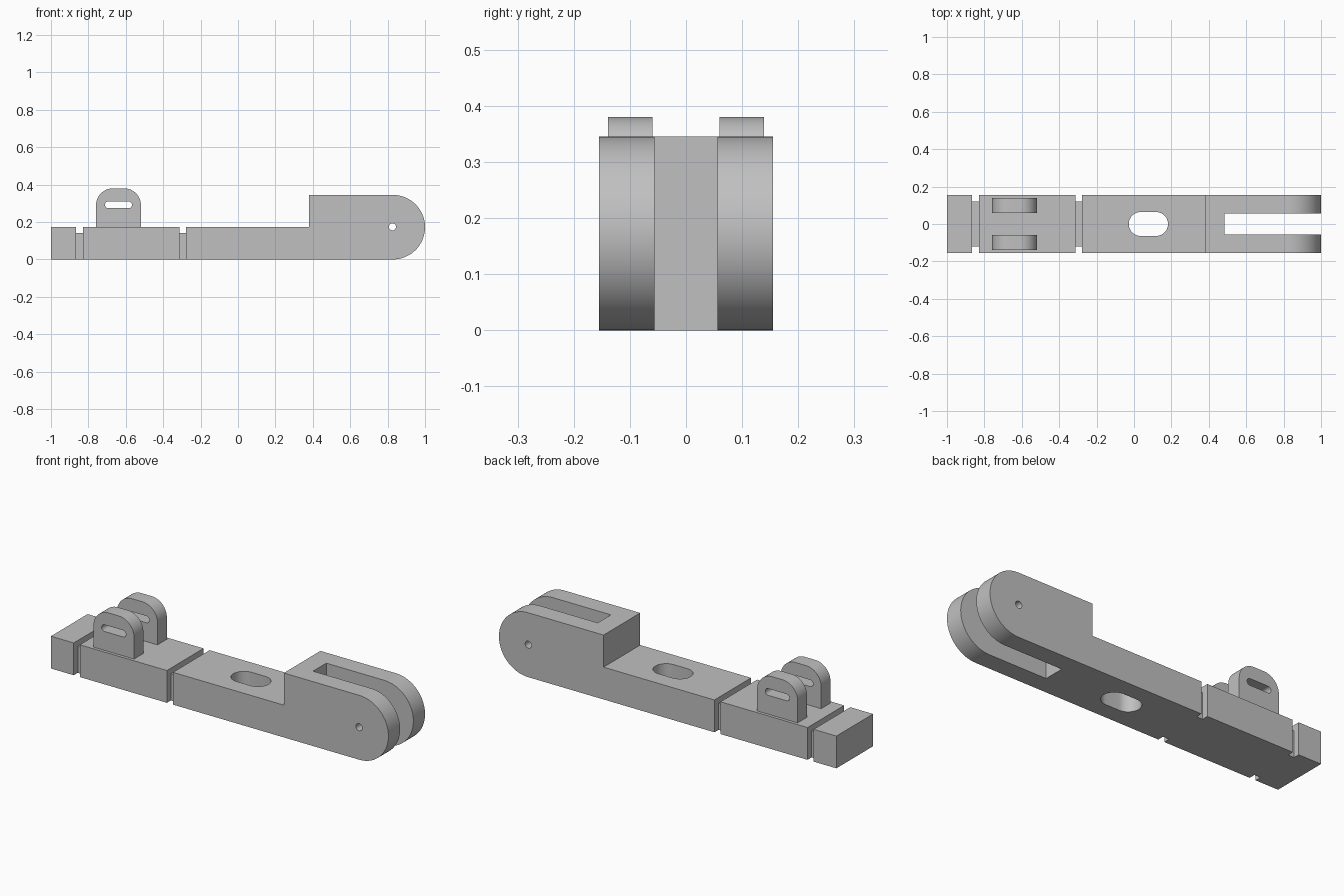
import bpy
import bmesh
from math import sin, cos, radians
from mathutils import Vector

cube = bpy.data.objects.get("Cube")
if cube:
    bpy.data.objects.remove(cube, do_unlink=True)

grey = bpy.data.materials.new("plain grey")
grey.use_nodes = True
colour = (0.53, 0.53, 0.53, 1)
grey.diffuse_color = colour
grey.node_tree.nodes["Principled BSDF"].inputs["Base Color"].default_value = colour

WIDTH = 0.155       # half width of the arm
DECK = 0.173        # top of the thin part
TALL = 0.345        # top of the fork block
OVER = 0.05         # how far cutters reach past a surface


def arc(cx, cy, r, start, end, steps=24):
    angles = [radians(start + (end - start) * i / steps) for i in range(steps + 1)]
    return [(cx + r * cos(a), cy + r * sin(a)) for a in angles]


def stadium(cx, cy, half_length, r):
    d = half_length - r
    return arc(cx + d, cy, r, -90, 90) + arc(cx - d, cy, r, 90, 270)


def prism(name, outline, axis, low, high):
    """Extrude a 2D outline along the given axis from low to high."""
    place = {"x": lambda u, v: (low, u, v),
             "y": lambda u, v: (u, low, v),
             "z": lambda u, v: (u, v, low)}[axis]
    step = Vector([(high - low) * (axis == a) for a in "xyz"])
    bm = bmesh.new()
    face = bm.faces.new([bm.verts.new(place(u, v)) for u, v in outline])
    top = bmesh.ops.extrude_face_region(bm, geom=[face])["geom"]
    bmesh.ops.translate(bm, vec=step, verts=[g for g in top if isinstance(g, bmesh.types.BMVert)])
    bmesh.ops.recalc_face_normals(bm, faces=bm.faces)
    mesh = bpy.data.meshes.new(name)
    bm.to_mesh(mesh)
    bm.free()
    mesh.materials.append(grey)
    obj = bpy.data.objects.new(name, mesh)
    bpy.context.collection.objects.link(obj)
    return obj


def activate(obj):
    bpy.ops.object.select_all(action="DESELECT")
    obj.select_set(True)
    bpy.context.view_layer.objects.active = obj


def cut(target, cutter):
    mod = target.modifiers.new("cut", "BOOLEAN")
    mod.operation = "DIFFERENCE"
    mod.solver = "EXACT"
    mod.object = cutter
    activate(target)
    bpy.ops.object.modifier_apply(modifier=mod.name)
    bpy.data.objects.remove(cutter, do_unlink=True)


def smooth(obj):
    activate(obj)
    bpy.ops.object.shade_smooth_by_angle(angle=radians(30))


# Arm: thin bar stepping up to a round-nosed block
r = TALL / 2
side = [(-1, 0)] + arc(1 - r, r, r, -90, 90, 48) + [(0.38, TALL), (0.38, DECK), (-1, DECK)]
arm = prism("arm", side, "y", -WIDTH, WIDTH)

# Fork slot, pin hole and oval opening
fork = [(0.484, -0.056), (1 + OVER, -0.056), (1 + OVER, 0.056), (0.484, 0.056)]
cut(arm, prism("fork_slot", fork, "z", -OVER, TALL + OVER))
cut(arm, prism("pin_hole", arc(0.826, 0.174, 0.019, 0, 345, 23), "y", -WIDTH - OVER, WIDTH + OVER))
cut(arm, prism("oval_hole", stadium(0.077, 0, 0.105, 0.064), "z", -OVER, DECK + OVER))

# Grooves around the top and both sides
w, n, neck_top = WIDTH + OVER, 0.121, 0.142
collar = [(-w, -OVER), (-n, -OVER), (-n, neck_top), (n, neck_top),
          (n, -OVER), (w, -OVER), (w, DECK + OVER), (-w, DECK + OVER)]
for x in (-0.847, -0.295):
    cut(arm, prism("groove", collar, "x", x - 0.018, x + 0.018))
smooth(arm)

# Pair of slotted lugs
left, right, top, r = -0.759, -0.519, 0.38, 0.09
lug_side = ([(left, DECK - 0.01), (right, DECK - 0.01)]
            + arc(right - r, top - r, r, 0, 90) + arc(left + r, top - r, r, 90, 180))
for name, low, high in (("front_lug", -0.139, -0.06), ("back_lug", 0.06, 0.139)):
    lug = prism(name, lug_side, "y", low, high)
    cut(lug, prism("lug_slot", stadium(-0.639, 0.292, 0.072, 0.018), "y", low - OVER, high + OVER))
    smooth(lug)
